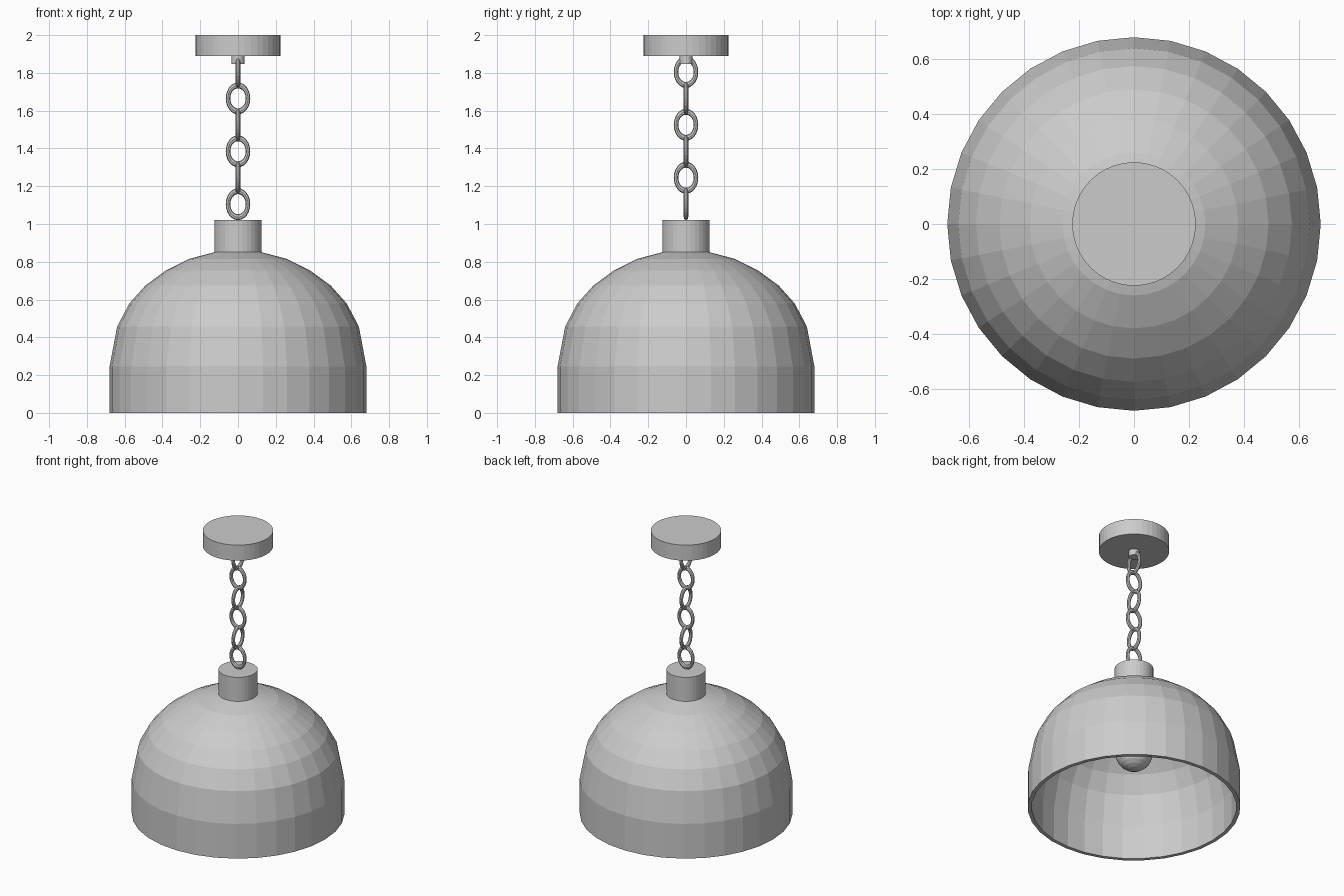
import bpy, bmesh, math
from mathutils import Matrix

if "Cube" in bpy.data.objects:
    bpy.data.objects.remove(bpy.data.objects["Cube"])


def finish(name, bm):
    bmesh.ops.recalc_face_normals(bm, faces=bm.faces[:])
    mesh = bpy.data.meshes.new(name)
    bm.to_mesh(mesh)
    bm.free()
    obj = bpy.data.objects.new(name, mesh)
    bpy.context.collection.objects.link(obj)
    return obj


def lathe(name, profile, sides, closed=False):
    """Revolve (radius, z) points around z; closed joins the last ring to the first."""
    bm = bmesh.new()
    rings = [[bm.verts.new((r * math.cos(2 * math.pi * i / sides),
                            r * math.sin(2 * math.pi * i / sides), z))
              for i in range(sides)] for r, z in profile]
    pairs = list(zip(rings, rings[1:]))
    if closed:
        pairs.append((rings[-1], rings[0]))
    else:
        bm.faces.new(rings[0])
        bm.faces.new(rings[-1])
    for a, b in pairs:
        for i in range(sides):
            j = (i + 1) % sides
            bm.faces.new((a[i], a[j], b[j], b[i]))
    return finish(name, bm)


# Domed shade: outer wall up, inner wall back down
outer = [(0.68, 0.0), (0.68, 0.245), (0.64, 0.457), (0.575, 0.58),
         (0.49, 0.675), (0.38, 0.755), (0.26, 0.815), (0.12, 0.852)]
inner = [(0.655, 0.0), (0.655, 0.243), (0.616, 0.447), (0.556, 0.563),
         (0.475, 0.655), (0.369, 0.732), (0.253, 0.79), (0.12, 0.827)]
lathe("shade", outer + inner[::-1], 32, closed=True)

# Cap on top of the shade, and the bulb socket beneath it
lathe("shade_cap", [(0.125, 0.83), (0.125, 1.02)], 32)
lathe("bulb_socket", [(0.065, 0.49), (0.065, 0.84)], 24)

# Bulb
bm = bmesh.new()
bmesh.ops.create_uvsphere(bm, u_segments=24, v_segments=12, radius=0.12,
                          matrix=Matrix.Translation((0, 0, 0.40)))
finish("bulb", bm)

# Ceiling canopy with its small chain mount
lathe("ceiling_canopy", [(0.225, 1.89), (0.225, 2.0)], 40)
lathe("chain_mount", [(0.035, 1.847), (0.035, 1.895)], 16)

# Chain of oval links, alternate ones turned a quarter turn
for k in range(6):
    bpy.ops.mesh.primitive_torus_add(
        major_segments=24, minor_segments=8, major_radius=0.053, minor_radius=0.012)
    link = bpy.context.object
    link.name = f"chain_link_{k + 1}"
    link.data.transform(Matrix.Translation((0, 0, 1.105 + 0.14 * k))
                        @ Matrix.Rotation(math.pi / 2 * (k % 2), 4, 'Z')
                        @ Matrix.Diagonal((1, 1, 1.3, 1))
                        @ Matrix.Rotation(math.pi / 2, 4, 'X'))
